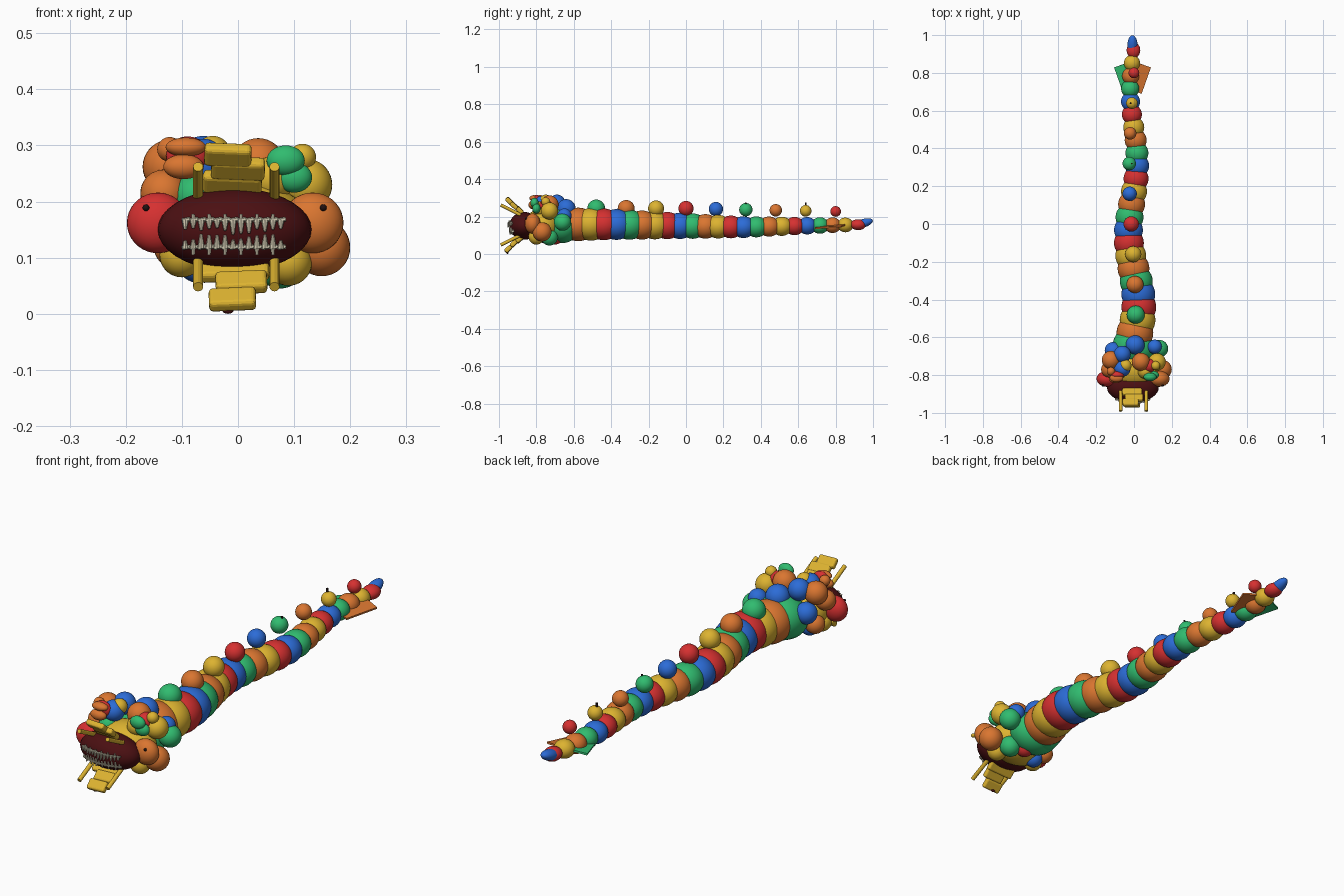
import bpy, bmesh, math, random
from mathutils import Matrix, Vector, Euler

random.seed(4)
cube = bpy.data.objects.get("Cube")
if cube:
    bpy.data.objects.remove(cube, do_unlink=True)


def material(name, rgb):
    m = bpy.data.materials.new(name)
    m.use_nodes = True
    m.diffuse_color = (*rgb, 1)
    m.node_tree.nodes["Principled BSDF"].inputs["Base Color"].default_value = (*rgb, 1)
    return m


RED = material("red", (.67, .03, .03))
ORANGE = material("orange", (.70, .18, .03))
YELLOW = material("yellow", (.72, .45, .03))
GREEN = material("green", (.03, .50, .16))
BLUE = material("blue", (.025, .15, .68))
MAROON = material("maroon", (.07, .005, .006))
IVORY = material("ivory", (.65, .60, .45))
BLACK = material("near black", (.015, .006, .006))


def finish(bm, name, mat, loc, rot=(0, 0, 0), smooth=True):
    mesh = bpy.data.meshes.new(name)
    bm.to_mesh(mesh)
    bm.free()
    mesh.materials.append(mat)
    for p in mesh.polygons:
        p.use_smooth = smooth
    ob = bpy.data.objects.new(name, mesh)
    ob.location, ob.rotation_euler = loc, rot
    bpy.context.collection.objects.link(ob)
    return ob


def ball(name, mat, loc, size, rot=(0, 0, 0)):
    if not isinstance(size, tuple):
        size = (size,) * 3
    bm = bmesh.new()
    bmesh.ops.create_uvsphere(bm, u_segments=32, v_segments=18, radius=1,
                              matrix=Matrix.Diagonal((*size, 1)))
    return finish(bm, name, mat, loc, rot)


def block(name, mat, loc, size, rot=(0, 0, 0), bevel=0):
    bm = bmesh.new()
    bmesh.ops.create_cube(bm, size=1, matrix=Matrix.Diagonal((*size, 1)))
    if bevel:
        bmesh.ops.bevel(bm, geom=bm.edges[:], offset=bevel, segments=3,
                        profile=.5, affect='EDGES')
    return finish(bm, name, mat, loc, rot, smooth=False)


def rod(name, mat, a, b, r1, r2, sides=12):
    a, b = Vector(a), Vector(b)
    bm = bmesh.new()
    bmesh.ops.create_cone(bm, cap_ends=True, segments=sides, radius1=r1,
                          radius2=r2, depth=(b - a).length)
    rot = (b - a).to_track_quat('Z', 'Y').to_euler()
    return finish(bm, name, mat, (a + b) / 2, rot, smooth=False)


# Body: overlapping balls along a gentle wave, thinner towards the tail
cycle = [RED, YELLOW, ORANGE, GREEN, BLUE]
for i in range(24):
    y = .92 - .068 * i
    r = .04 + .0026 * i
    x = (.014 + .0008 * i) * math.cos(math.tau * (y - .34) / .76) - .004
    z = .143 + .015 * min(1, abs(y - .3) / .7)
    ball(f"body_segment_{i}", cycle[i % 5], (x, y, z),
         (r, r, r * .92) if i else (.036, .042, .029))

# Tail tip and fins
ball("tail_tip", BLUE, (-.008, .945, .163), (.027, .056, .023), (.3, 0, 0))
for side, mat, name in ((1, ORANGE, "left_fin"), (-1, GREEN, "right_fin")):
    block(name, mat, (.036 * side - .008, .772, .147), (.078, .148, .008),
          (.06, .15 * side, -.33 * side))

# Floating balls over the back
bobbles = [BLUE, GREEN, ORANGE, YELLOW, RED]
for i in range(10):
    y = -.64 + .16 * i
    ball(f"back_ball_{i}", bobbles[i % 5],
         (-.008 - .017 * math.sin((y + .1) * 4), y, .243 - .02 * max(0, y)),
         .05 - .0024 * i)
rod("back_stick_tall", BLACK, (-.018, .64, .25), (-.018, .64, .275), .005, .005)
rod("back_stick_short", BLACK, (-.012, .32, .26), (-.012, .32, .276), .004, .004)

# Head core and mouth
ball("neck", GREEN, (0, -.66, .15), (.112, .09, .092))
ball("head_core", YELLOW, (0, -.77, .15), (.132, .10, .09))
ball("mouth", MAROON, (-.006, -.865, .15), (.137, .08, .074))

# Lumps clustered around the head
lumps = [
    (ORANGE, (.149, -.77, .118), .051), (ORANGE, (-.122, -.72, .262), .048),
    (ORANGE, (-.132, -.77, .215), .042), (YELLOW, (.122, -.73, .23), .046),
    (ORANGE, (.036, -.73, .265), .048), (BLUE, (-.062, -.69, .272), .045),
    (BLUE, (-.062, -.765, .268), .044), (GREEN, (.135, -.66, .17), .046),
    (BLUE, (.11, -.65, .205), .038), (BLUE, (-.11, -.67, .19), .045),
    (YELLOW, (.115, -.75, .279), .024), (ORANGE, (-.122, -.78, .293), .022),
    (YELLOW, (-.045, -.75, .285), .032), (GREEN, (-.075, -.78, .21), .04),
    (RED, (.08, -.75, .255), .036), (YELLOW, (.06, -.78, .24), .04),
    (BLUE, (-.07, -.75, .095), .04), (GREEN, (.075, -.73, .09), .045),
    (YELLOW, (.09, -.80, .092), .042), (YELLOW, (-.10, -.79, .105), .04),
    (RED, (.02, -.70, .09), .04), (ORANGE, (-.11, -.73, .12), .04),
]
for i, (mat, loc, r) in enumerate(lumps):
    ball(f"head_lump_{i}", mat, loc, r)

# Eyes with pupils
for side, mat, name in ((1, ORANGE, "left"), (-1, RED, "right")):
    ball(name + "_eye", mat, (.138 * side - .005, -.82, .162), (.055, .042, .054))
    ball(name + "_pupil", BLACK, (.158 * side - .006, -.855, .189), .006)

# Brow ellipsoids
for i, (mat, loc, size) in enumerate([
        (ORANGE, (-.093, -.815, .297), (.036, .022, .017)),
        (ORANGE, (-.097, -.82, .262), (.036, .022, .022)),
        (RED, (-.09, -.80, .282), (.038, .022, .034)),
        (GREEN, (.085, -.81, .273), (.034, .022, .027)),
        (GREEN, (.10, -.80, .243), (.032, .022, .027))]):
    ball(f"brow_{i}", mat, loc, size)

# Stepped jaw plates and side rods, above and below the mouth
plates = [(1, -.018, -.945, .283, .084), (1, 0, -.92, .259, .096),
          (1, -.01, -.89, .234, .105), (-1, -.01, -.95, .026, .084),
          (-1, .006, -.92, .056, .092), (-1, -.007, -.89, .078, .125)]
for i, (up, x, y, z, w) in enumerate(plates):
    block(f"jaw_plate_{i}", YELLOW, (x, y, z), (w, .045, .024),
          (-.75 * up, .04 * up, 0), .008)
for x in (-.071, .065):
    rod("upper_jaw_rod", YELLOW, (x, -.885, .208), (x, -.99, .262), .009, .009)
    rod("lower_jaw_rod", YELLOW, (x, -.885, .10), (x, -.99, .048), .009, .009)
ball("chin_dot", MAROON, (-.018, -.955, .006), (.01, .006, .006))


# Teeth on the front of the mouth
def mouth_front(x, z):
    d = 1 - ((x + .006) / .137) ** 2 - ((z - .15) / .074) ** 2
    return -.865 - .08 * math.sqrt(max(0, d))


for row, z, way in (("upper", .166, -1), ("lower", .117, 1)):
    for i in range(13):
        x = -.094 + .0142 * i
        y = mouth_front(x, z) - .004
        long = random.uniform(.012, .026)
        rod(f"{row}_tooth_{i}", IVORY, (x, y, z), (x, y - .004, z + way * long),
            .0065, .0025, 8)
        rod(f"{row}_root_{i}", IVORY, (x - .006, y, z), (x + .009, y, z + .003),
            .004, .004, 6)
        if i % 2:
            rod(f"{row}_stub_{i}", IVORY, (x, y, z), (x, y, z - way * .012),
                .004, .003, 6)
